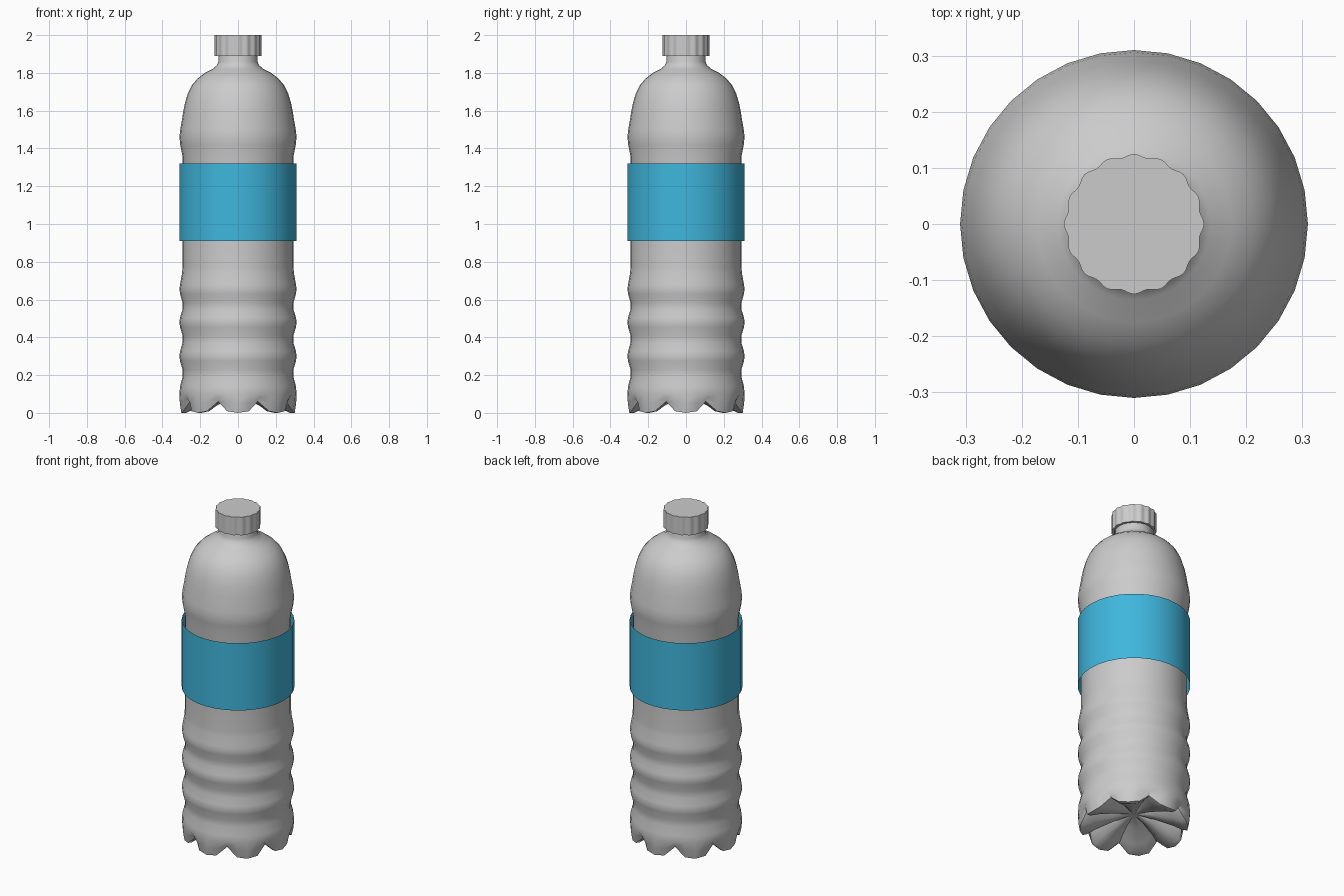
import bpy, bmesh, math

if "Cube" in bpy.data.objects:
    bpy.data.objects.remove(bpy.data.objects["Cube"])

SEG = 32


def make_object(name, rings, angle=35, cap_start=False, cap_end=False, color=None):
    """Bridge closed rings of points into a tube, optionally capped."""
    bm = bmesh.new()
    loops = [[bm.verts.new(p) for p in ring] for ring in rings]
    for a, b in zip(loops, loops[1:]):
        n = len(a)
        for i in range(n):
            j = (i + 1) % n
            bm.faces.new((a[i], a[j], b[j], b[i]))
    if cap_start:
        bm.faces.new(loops[0][::-1])
    if cap_end:
        bm.faces.new(loops[-1])
    mesh = bpy.data.meshes.new(name)
    bm.to_mesh(mesh)
    bm.free()
    obj = bpy.data.objects.new(name, mesh)
    bpy.context.collection.objects.link(obj)
    if color:
        mat = bpy.data.materials.new(name + "_colour")
        mat.diffuse_color = color
        mat.use_nodes = True
        mat.node_tree.nodes["Principled BSDF"].inputs["Base Color"].default_value = mat.diffuse_color
        mesh.materials.append(mat)
    bpy.ops.object.select_all(action='DESELECT')
    obj.select_set(True)
    bpy.context.view_layer.objects.active = obj
    bpy.ops.object.shade_smooth_by_angle(angle=math.radians(angle))
    return obj


def circle(r, z, n=SEG):
    return [(r * math.cos(2 * math.pi * i / n), r * math.sin(2 * math.pi * i / n), z)
            for i in range(n)]


def foot_ring(r, z, notch_in, notch_up):
    """Ring with eight feet: every fourth point is drawn in and up."""
    weight = (0.0, 0.15, 1.0, 0.15)
    pts = []
    for i in range(SEG):
        w, a = weight[i % 4], 2 * math.pi * i / SEG
        rr = r - notch_in * w
        pts.append((rr * math.cos(a), rr * math.sin(a), z + notch_up * w))
    return pts


def scallop(r, z, depth=0.006, lobes=16, n=96):
    """Fluted ring for the cap."""
    pts = []
    for i in range(n):
        a = 2 * math.pi * i / n
        rr = r - depth * (0.5 - 0.5 * math.cos(lobes * a))
        pts.append((rr * math.cos(a), rr * math.sin(a), z))
    return pts


# Bottle body: footed base, ribbed lower wall, plain waist, shoulder and neck
base = [foot_ring(0.03, 0.085, 0, 0.004),
        foot_ring(0.12, 0.06, 0, 0.03),
        foot_ring(0.22, 0.025, 0.005, 0.05),
        foot_ring(0.275, 0.0, 0.015, 0.06),
        foot_ring(0.300, 0.0, 0.025, 0.06),
        foot_ring(0.308, 0.05, 0.014, 0.03)]
profile = [(0.310, 0.10), (0.307, 0.14)]
for z in (0.21, 0.39, 0.565):
    profile += [(0.294, z - 0.02), (0.294, z + 0.02),
                (0.307, z + 0.065), (0.310, z + 0.09), (0.307, z + 0.115)]
profile += [(0.296, 0.74), (0.294, 0.77), (0.294, 1.36),
            (0.306, 1.42), (0.310, 1.46), (0.306, 1.50), (0.297, 1.55),
            (0.291, 1.59), (0.281, 1.64), (0.266, 1.69), (0.244, 1.735),
            (0.214, 1.77), (0.175, 1.80), (0.135, 1.82), (0.112, 1.84),
            (0.103, 1.86), (0.102, 1.96)]
make_object("bottle_body", base + [circle(r, z) for r, z in profile],
            angle=40, cap_start=True, cap_end=True)

# Wrap-around label
make_object("label", [circle(0.311, 0.91), circle(0.311, 1.32)],
            color=(0.05, 0.47, 0.72, 1))

# Fluted screw cap, hollow underneath
make_object("cap", [circle(0.108, 1.965, 96), circle(0.108, 1.89, 96),
                    scallop(0.125, 1.89), scallop(0.125, 2.0)],
            angle=30, cap_end=True)
